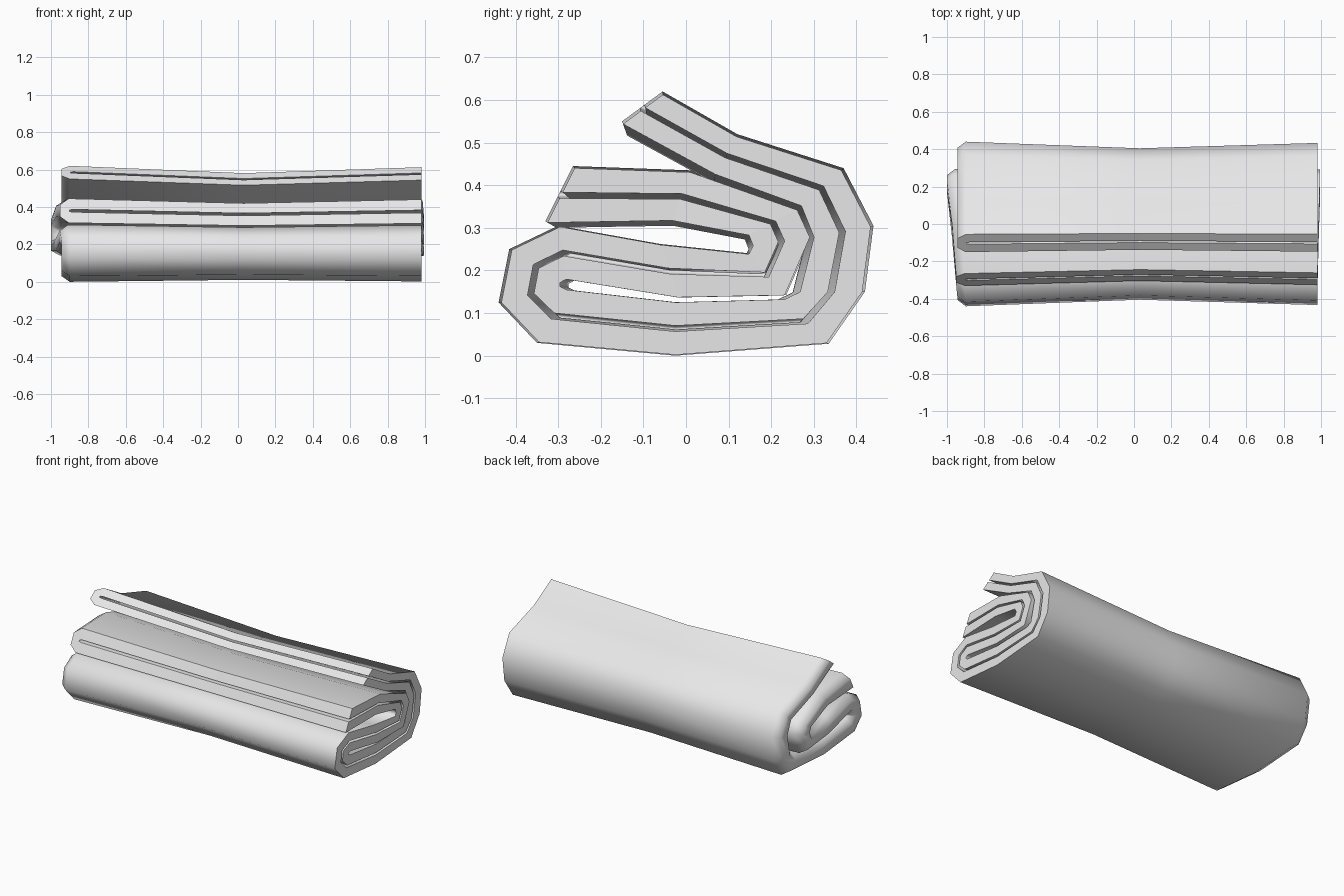
import bpy, bmesh
from mathutils import Vector

cube = bpy.data.objects.get("Cube")
if cube:
    bpy.data.objects.remove(cube, do_unlink=True)

# One plain cloth colour
cloth = bpy.data.materials.new("light grey cloth")
cloth.use_nodes = True
grey = (0.8, 0.8, 0.8, 1)
cloth.diffuse_color = grey
cloth.node_tree.nodes["Principled BSDF"].inputs["Base Color"].default_value = grey

# Rolled path in y, z: each station pairs a point on the outer layer's face
# with one on the inner layer's face, then how far the roll bulges out there
path = [
    ((-.055, .62), (-.15, .55), 0),      # upper free edge
    ((.12, .52), (.07, .43), 0),
    ((.37, .44), (.275, .355), 0),       # big back bend
    ((.44, .305), (.305, .28), 0),
    ((.42, .15), (.272, .15), 0),
    ((.335, .028), (.235, .132), 0),
    ((-.025, 0), (-.025, .125), 0),      # underside
    ((-.35, .03), (-.285, .155), 0),     # front bend
    ((-.44, .125), (-.3, .163), 0),
    ((-.415, .25), (-.3, .172), 0),
    ((-.3, .305), (-.285, .18), .15),
    ((-.06, .262), (-.02, .137), .55),
    ((.15, .24), (.235, .142), 1),       # tight inner bend
    ((.16, .26), (.295, .28), 1),
    ((.15, .285), (.265, .345), 1),
    ((-.033, .32), (.01, .435), .5),
    ((-.33, .315), (-.265, .445), .1),   # lower free edge
]

# Hairpin profile: (x, position across both layers); open at +x, folded at -x
GAP = .11
half_outer = [(.98, 1), (.03, 1), (-.9, 1), (-.945, .5)]
half_inner = [(.98, GAP), (.03, GAP), (-.88, GAP), (-.895, GAP / 2)]


def hairpin(half):
    return half + [(x, -t) for x, t in reversed(half)]


profile = hairpin(half_outer) + hairpin(half_inner)[::-1]
count = len(profile)
centre = Vector((0, 0, .13))


def place(x, t, station):
    """Map a profile point onto a station, pinching the waist of the roll."""
    outer, inner, bulge = station
    a, b = Vector((0, *outer)), Vector((0, *inner))
    p = (a + b) / 2 + (a - b) / 2 * t
    size = .985 if x > .5 else .92 if x > 0 else 1
    p = centre + (p - centre) * size
    p.x = x + bulge * (.015 if x > .5 else -.055 if x < -.5 else 0)
    return p


bm = bmesh.new()
rings = [[bm.verts.new(place(x, t, s)) for x, t in profile] for s in path]

# Cloth surface swept along the path
ends = []
for r, s in zip(rings, rings[1:]):
    for j in range(count):
        k = (j + 1) % count
        face = bm.faces.new((r[j], r[k], s[k], s[j]))
        face.smooth = True
        # Strips joining outer face to gap face form the open ends
        if profile[j][0] > .5 and profile[k][0] > .5:
            ends.append(face)

# Flat hems at both free edges
for ring in (rings[0], rings[-1]):
    for j in range(count // 2 - 1):
        ends.append(bm.faces.new((ring[j], ring[j + 1],
                                  ring[count - 2 - j], ring[count - 1 - j])))

# Flat ends with sharp borders
for face in ends:
    face.smooth = False
    for edge in face.edges:
        edge.smooth = False

bmesh.ops.recalc_face_normals(bm, faces=bm.faces)
mesh = bpy.data.meshes.new("rolled_cloth")
bm.to_mesh(mesh)
bm.free()
mesh.materials.append(cloth)
roll = bpy.data.objects.new("rolled_cloth", mesh)
bpy.context.collection.objects.link(roll)
